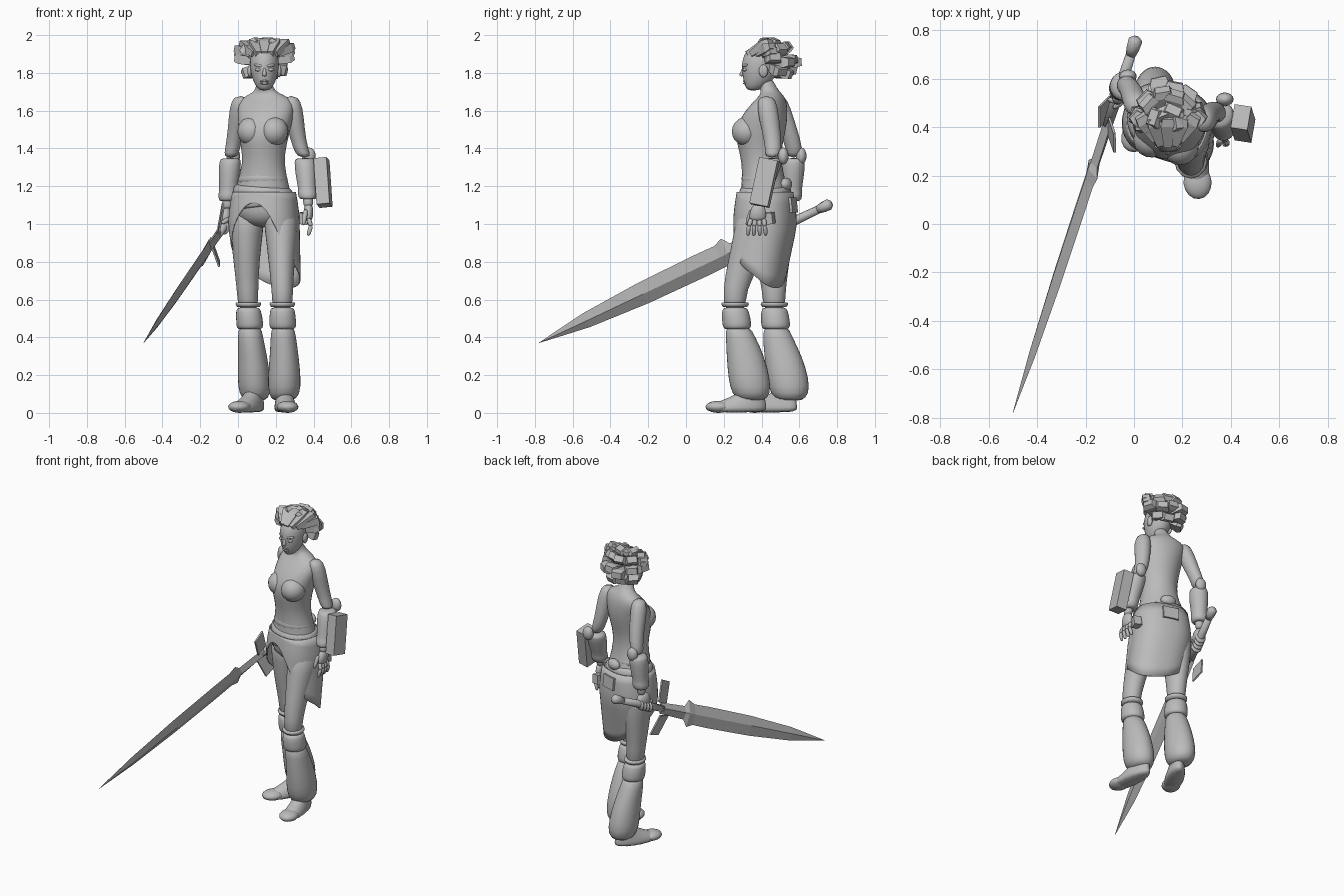
import bpy, bmesh, math, random
from mathutils import Vector, Matrix, Euler

old = bpy.data.objects.get("Cube")
if old:
    bpy.data.objects.remove(old, do_unlink=True)

random.seed(4)
TWIST = -.3          # the whole figure turns slightly to its right
clay = bpy.data.materials.new("plain grey")
clay.use_nodes = True
clay.diffuse_color = (.5, .5, .5, 1)
clay.node_tree.nodes["Principled BSDF"].inputs["Base Color"].default_value = (.5, .5, .5, 1)


def finish(name, bm, smooth=True, subdivide=0):
    """Turn a bmesh into a named, coloured object."""
    bmesh.ops.recalc_face_normals(bm, faces=bm.faces)
    for face in bm.faces:
        face.smooth = smooth
    mesh = bpy.data.meshes.new(name)
    bm.to_mesh(mesh)
    bm.free()
    mesh.materials.append(clay)
    obj = bpy.data.objects.new(name, mesh)
    bpy.context.collection.objects.link(obj)
    if subdivide:
        mod = obj.modifiers.new("rounding", "SUBSURF")
        mod.levels = mod.render_levels = subdivide
    return obj


def loft(name, rings, turn=0, sides=16, smooth=True, subdivide=1, phase=0, matrix=None):
    """Skin closed elliptical rings given as x, y, z, radius x, radius y."""
    bm = bmesh.new()
    rows = []
    for x, y, z, rx, ry in rings:
        row = []
        for i in range(sides):
            a = phase + math.tau * i / sides
            u, v = rx * math.cos(a), ry * math.sin(a)
            row.append(bm.verts.new((x + u * math.cos(turn) - v * math.sin(turn),
                                     y + u * math.sin(turn) + v * math.cos(turn), z)))
        rows.append(row)
    for low, high in zip(rows, rows[1:]):
        for i in range(sides):
            j = (i + 1) % sides
            bm.faces.new((low[i], low[j], high[j], high[i]))
    bm.faces.new(rows[0][::-1])
    bm.faces.new(rows[-1])
    if matrix:
        bm.transform(matrix)
    return finish(name, bm, smooth, subdivide)


def aim(start, end):
    """Frame at start whose z axis runs to end and whose y axis leans upward."""
    start, end = Vector(start), Vector(end)
    return Matrix.Translation(start) @ (end - start).to_track_quat("Z", "Y").to_matrix().to_4x4()


def rod(name, start, end, r1, r2, sides=8):
    length = (Vector(end) - Vector(start)).length
    return loft(name, [(0, 0, 0, r1, r1), (0, 0, length / 2, r1, r1), (0, 0, length, r2, r2)],
                sides=sides, matrix=aim(start, end))


def ball(name, place, radii, turn=0):
    bm = bmesh.new()
    bmesh.ops.create_uvsphere(bm, u_segments=16, v_segments=10, radius=1)
    bm.transform(Matrix.Translation(place) @ Matrix.Rotation(turn, 4, "Z") @ Matrix.Diagonal((*radii, 1)))
    return finish(name, bm)


def box(name, place, size, angles=(0, 0, 0), frame=Matrix()):
    bm = bmesh.new()
    bmesh.ops.create_cube(bm, size=1)
    bm.transform(frame @ Matrix.Translation(place) @ Euler(angles).to_matrix().to_4x4()
                 @ Matrix.Diagonal((*size, 1)))
    return finish(name, bm, smooth=False)


# Torso, neck and pelvis
loft("torso", [(.13, .41, .98, .06, .06), (.13, .42, 1.03, .15, .13), (.13, .425, 1.1, .17, .143),
               (.13, .415, 1.2, .146, .12), (.135, .4, 1.32, .11, .103), (.135, .39, 1.42, .125, .122),
               (.14, .395, 1.5, .142, .138), (.145, .415, 1.57, .153, .122), (.148, .438, 1.63, .158, .094),
               (.148, .452, 1.67, .135, .066), (.145, .452, 1.693, .07, .052), (.14, .435, 1.72, .044, .046),
               (.14, .41, 1.78, .042, .045)], TWIST)
loft("corset_hem", [(.135, .4, 1.29, .113, .106), (.13, .41, 1.24, .137, .117),
                    (.13, .415, 1.2, .152, .125)], TWIST)
ball("left_cup", (.192, .32, 1.49), (.075, .078, .077), TWIST)
ball("right_cup", (.072, .352, 1.49), (.075, .078, .077), TWIST)

# Head and face
loft("head", [(.14, .355, 1.705, .025, .028), (.14, .37, 1.73, .047, .06), (.14, .385, 1.77, .067, .085),
              (.14, .395, 1.82, .077, .102), (.14, .4, 1.87, .08, .105), (.14, .405, 1.92, .064, .088),
              (.14, .41, 1.95, .025, .035)])
rod("nose", (.14, .305, 1.83), (.14, .292, 1.78), .009, .017)
for z in (1.745, 1.757):
    ball("lip", (.14, .314, z), (.024, .012, .007))
for side in (-1, 1):
    ball("eye", (.14 + side * .032, .312, 1.817), (.019, .012, .009))
    rod("brow", (.14 + side * .01, .3, 1.836), (.14 + side * .058, .325, 1.843), .009, .006)
    ball("ear", (.14 + side * .078, .41, 1.81), (.012, .024, .034))


# Chunky locks: a fan swept back from the hairline, then a bushy tuft behind
def lock(start, end, wide, thick):
    length = (end - start).length
    loft("hair_lock", [(0, 0, 0, wide * .55, thick * .6), (0, 0, length * .75, wide, thick),
                       (0, 0, length, wide * .75, thick * .7)],
         sides=4, phase=math.pi / 4, smooth=False, subdivide=0, matrix=aim(start, end))


for i in range(9):
    a = math.radians(-100 + 25 * i)
    root = Vector((.14 + .07 * math.sin(a), .4 - .08 * math.cos(a), 1.9))
    lift = .075 * math.cos(a * .8) + random.uniform(-.01, .01)
    lock(root, Vector((.14 + .15 * math.sin(a), .46 - .02 * math.cos(a), 1.9 + lift)), .042, .034)
scalp = Vector((.14, .42, 1.85))
for elevation, count, spread, reach in ((-18, 4, 50, .17), (8, 6, 75, .185), (34, 6, 85, .18), (62, 4, 80, .15)):
    for i in range(count):
        azimuth = math.radians(90 + spread * (2 * i / (count - 1) - 1) + random.uniform(-6, 6))
        el = math.radians(elevation + random.uniform(-7, 7))
        way = Vector((math.cos(azimuth) * math.cos(el) * .82, math.sin(azimuth) * math.cos(el), math.sin(el)))
        lock(scalp + way * .05, scalp + way * reach * random.uniform(.9, 1.05), .058, .04)


# Arms with bracers and elbow guards
def arm(side, path, wrist, elbow):
    radii = (.036, .053, .046, .04, .038)
    loft(side + "_upper_arm", [(*p, r, r * 1.1) for p, r in zip(path, radii)])
    top, bottom = Vector(path[-1]), Vector(wrist)
    sleeve = [(0, .05), (.08, .06), (.4, .058), (.78, .047), (.8, .053), (.97, .05), (1, .036)]
    loft(side + "_bracer", [(*top.lerp(bottom, t), r, r * 1.05) for t, r in sleeve])
    rod(side + "_wrist", top.lerp(bottom, .9), bottom + (bottom - top) * .2, .03, .026)
    ball(side + "_elbow_guard", elbow, (.036, .028, .045))


arm("left", [(.28, .425, 1.68), (.292, .43, 1.62), (.308, .45, 1.5), (.33, .465, 1.4), (.355, .455, 1.35)],
    (.37, .39, 1.13), (.375, .515, 1.36))
arm("right", [(.015, .485, 1.68), (.006, .495, 1.62), (-.008, .54, 1.5), (-.028, .575, 1.4), (-.04, .57, 1.35)],
    (-.055, .56, 1.12), (-.025, .61, 1.36))
box("bracer_box", (.45, .415, 1.22), (.07, .1, .25), (-.2, -.1, -.15))

# Open left hand
loft("left_palm", [(.372, .385, 1.11, .024, .03), (.375, .38, 1.06, .026, .046), (.372, .378, 1.01, .02, .046)])
for i in range(4):
    y = .345 + i * .022
    rod("left_finger", (.372, y, 1.03), (.388, y - .012 + i * .006, .985), .014, .013)
    rod("left_finger_tip", (.388, y - .012 + i * .006, .995), (.37, y - .018 + i * .01, .935), .013, .009)
rod("left_thumb", (.36, .35, 1.08), (.345, .32, .99), .015, .01)

# Sword: local z runs from pommel to tip, local y is the blade width
sword = aim((.01, .77, 1.11), (-.5, -.78, .37)) @ Matrix.Rotation(math.radians(-20), 4, "Z")


def sword_part(name, profile, sides, smooth=False):
    loft(name, [(0, 0, z, rx, ry) for z, rx, ry in profile], sides=sides, smooth=smooth,
         subdivide=0, matrix=sword)


sword_part("pommel", [(0, .016, .016), (.015, .03, .03), (.05, .028, .028), (.085, .021, .021)], 10, True)
sword_part("grip", [(.06, .021, .021), (.25, .025, .025), (.42, .021, .021)], 10, True)
sword_part("blade", [(.4, .022, .035), (.6, .02, .042), (.63, .022, .085), (.68, .02, .064), (.8, .02, .066),
                     (1.15, .02, .062), (1.5, .015, .042), (1.79, .001, .001)], 4)
hilt = sword @ Matrix.Rotation(.3, 4, "Z")
for side in (-1, 1):
    box("guard_plate", (side * .025, side * .1, .41), (.01, .14, .09), (0, .3, side * -.25), hilt)

# Right fist wrapped round the grip
fist = sword @ Vector((0, 0, .27))
ball("right_palm", fist + Vector((.008, .005, .035)), (.03, .05, .052), TWIST)
for i in range(4):
    knuckle = sword @ Vector((0, 0, .23 + i * .025))
    ball("right_finger", knuckle + Vector((0, 0, -.004)), (.034, .015, .036), TWIST)
rod("right_thumb", fist + Vector((.02, -.03, .03)), fist + Vector((-.02, -.06, .005)), .014, .01)


# Legs, knee cuffs, flared trousers and shoes
def leg(side, thigh, shin, toe, heel):
    thigh_sizes = ((1.1, .1, .12), (.95, .088, .108), (.8, .07, .09), (.65, .057, .062), (.53, .055, .06))
    loft(side + "_thigh", [(x, y, z, rx, ry) for (x, y), (z, rx, ry) in zip(thigh, thigh_sizes)])
    shin_sizes = ((.47, .06, .063), (.4, .069, .08), (.3, .078, .102), (.18, .09, .113), (.1, .086, .105),
                  (.06, .055, .065))
    loft(side + "_trouser", [(x, y, z, rx, ry) for (x, y), (z, rx, ry) in zip(shin, shin_sizes)])
    (kx, ky), (sx, sy) = thigh[-1], shin[0]
    loft(side + "_knee_cuff", [(kx, ky, .56, .058, .06), (kx, ky, .545, .068, .073), (sx, sy, .47, .074, .08),
                               (sx, sy, .45, .07, .074), (sx, sy, .44, .055, .06)])
    loft(side + "_knee_rim", [(kx, ky, .585, .066, .07), (kx, ky, .575, .068, .073),
                              (kx, ky, .56, .06, .064)], subdivide=0, sides=12)
    toe, heel = Vector(toe), Vector(heel)
    run = heel - toe
    turn = math.atan2(-run.x, run.y)
    shape = ((.5, 0, .058, .5), (.5, .03, .06, .5), (.6, .06, .052, .38), (.74, .1, .042, .22), (.78, .14, .036, .13))
    loft(side + "_shoe", [(*toe.lerp(heel, t), z, rx, ry * run.length) for t, z, rx, ry in shape], turn)
    ball(side + "_toe_cap", (*toe.lerp(heel, .22), .032), (.058, .07, .032), turn)


leg("left", [(.22, .39), (.232, .36), (.23, .31), (.235, .255), (.235, .26)],
    [(.237, .27), (.24, .29), (.245, .315), (.245, .335), (.245, .345), (.24, .35)], (.27, .1), (.235, .43))
leg("right", [(.05, .45), (.045, .46), (.045, .46), (.05, .465), (.055, .468)],
    [(.063, .475), (.065, .485), (.078, .515), (.085, .54), (.09, .55), (.09, .55)], (-.025, .3), (.125, .59))

# Wrapped skirt, parted in front, lowest behind and lower on the left, drawn in toward the hem
bm = bmesh.new()
COLUMNS, ROWS = 48, 8
grid = []
for r in range(ROWS + 1):
    row = []
    for c in range(COLUMNS):
        a = math.tau * c / COLUMNS
        co, si = math.cos(a), math.sin(a)
        hem = .8 - .13 * si - .05 * co + .18 * max(0, -si) ** 4
        z = 1.17 + (hem - 1.17) * r / ROWS
        drop = max(0, .98 - z)
        grow = 1 + .12 * math.sin(math.pi / 2 * min(1, (1.17 - z) / .17)) - .35 * drop
        u = .167 * grow * math.copysign(abs(co) ** .85, co)
        v = .143 * grow * math.copysign(abs(si) ** .85, si)
        row.append(bm.verts.new((.138 + .08 * drop + u * math.cos(TWIST) - v * math.sin(TWIST),
                                 .418 - .16 * drop + u * math.sin(TWIST) + v * math.cos(TWIST), z)))
    grid.append(row)
for low, high in zip(grid, grid[1:]):
    for c in range(COLUMNS):
        d = (c + 1) % COLUMNS
        bm.faces.new((low[c], low[d], high[d], high[c]))
skirt = finish("skirt", bm)
skirt.modifiers.new("cloth", "SOLIDIFY").thickness = .008

# Rolled sash bands and hip pouches
for height, tilt, size in ((1.17, .08, .96), (1.125, -.12, 1.03)):
    lean = Matrix.Translation((.132, .42, height)) @ Matrix.Rotation(tilt, 4, "Y") @ Matrix.Scale(size, 4)
    loft("sash_band", [(0, 0, -.035, .165, .138), (0, 0, -.025, .177, .149), (0, 0, .025, .168, .141),
                       (0, 0, .035, .15, .125)], TWIST, matrix=lean)
box("hip_pouch", (.35, .44, 1.03), (.05, .05, .06), (.1, .1, TWIST))
box("back_pouch", (.18, .565, 1.1), (.1, .02, .08), (.1, 0, TWIST))
ball("back_knot", (.17, .53, 1.21), (.05, .03, .035), TWIST)
